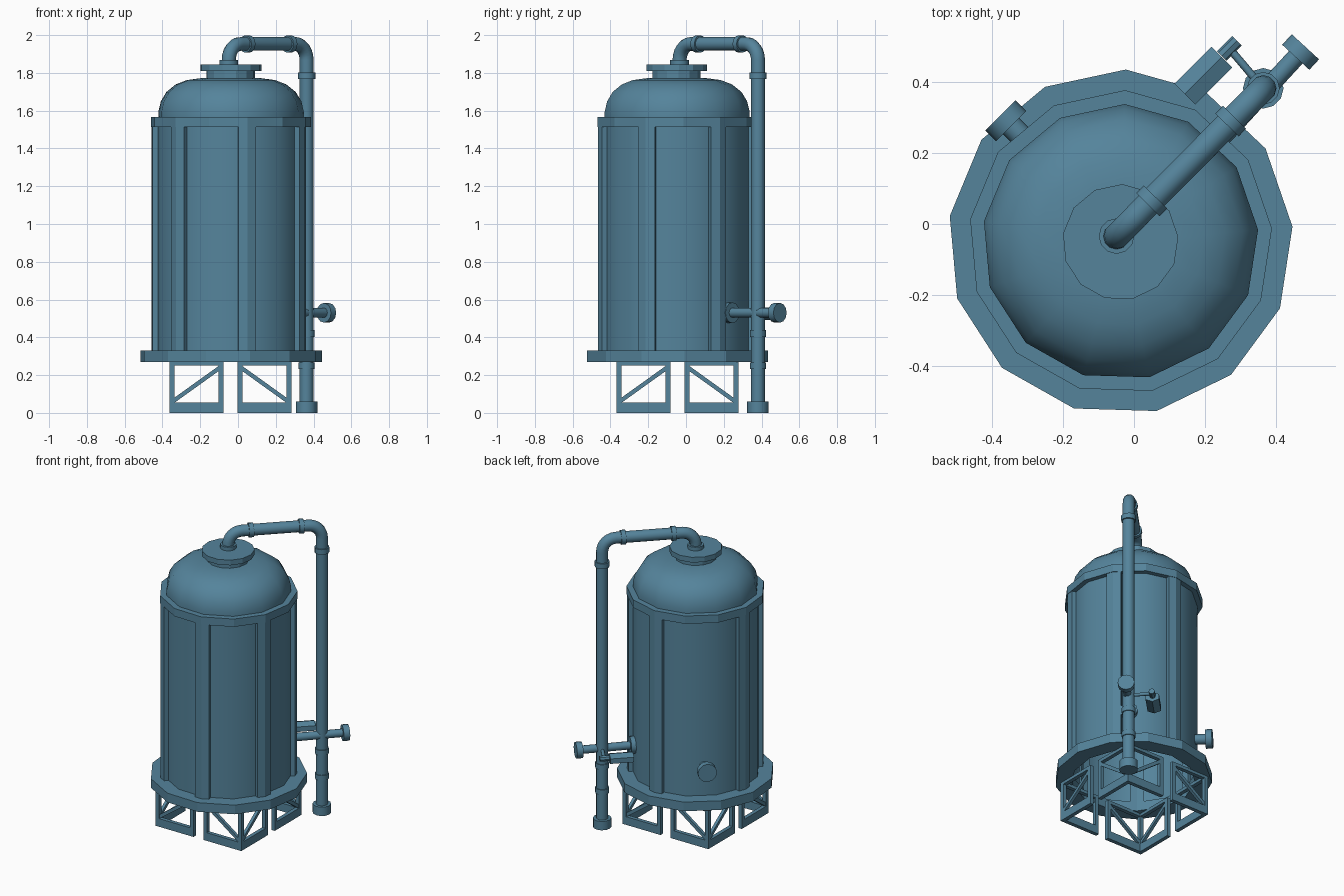
import bpy, bmesh, math
from mathutils import Vector, Matrix

if "Cube" in bpy.data.objects:
    bpy.data.objects.remove(bpy.data.objects["Cube"])

C = Vector((-0.038, -0.051, -0.006))   # tank axis
D = Vector((1, 1, 0)).normalized()     # direction of the pipework
UP = Vector((0, 0, 1))
SIDES = 13
PHASE = math.radians(226.7) - 8 * math.tau / SIDES

# One blue paint for every part
paint = bpy.data.materials.new("blue_paint")
paint.diffuse_color = (0.09, 0.23, 0.33, 1)
paint.use_nodes = True
paint.node_tree.nodes["Principled BSDF"].inputs["Base Color"].default_value = paint.diffuse_color


def finish(name, bm, smooth=None):
    bmesh.ops.recalc_face_normals(bm, faces=bm.faces)
    me = bpy.data.meshes.new(name)
    bm.to_mesh(me)
    bm.free()
    me.materials.append(paint)
    ob = bpy.data.objects.new(name, me)
    bpy.context.collection.objects.link(ob)
    if smooth:
        bpy.ops.object.select_all(action='DESELECT')
        ob.select_set(True)
        bpy.context.view_layer.objects.active = ob
        bpy.ops.object.shade_smooth_by_angle(angle=math.radians(smooth))
    return ob


def lathe(name, origin, axis, profile, sides=12, phase=0.0, closed=False, caps=True, smooth=None):
    """Revolve (radius, distance) points round an axis."""
    axis = Vector(axis).normalized()
    u = Vector((1, 0, 0)) if abs(axis.z) > 0.9 else UP
    v = axis.cross(u)
    bm = bmesh.new()
    rings = []
    for r, d in profile:
        rings.append([bm.verts.new(origin + axis * d + r * (u * math.cos(a) + v * math.sin(a)))
                      for a in (phase + i * math.tau / sides for i in range(sides))])
    pairs = list(zip(rings, rings[1:]))
    if closed:
        pairs.append((rings[-1], rings[0]))
    for a, b in pairs:
        for i in range(sides):
            j = (i + 1) % sides
            bm.faces.new((a[i], a[j], b[j], b[i]))
    if caps and not closed:
        bm.faces.new(rings[0])
        bm.faces.new(rings[-1])
    return finish(name, bm, smooth)


def tank(name, profile, **kw):
    return lathe(name, C, UP, profile, SIDES, PHASE, **kw)


def collar(name, p, axis, r, length, sides=12):
    return lathe(name, p - Vector(axis) * length / 2, axis, [(r, 0), (r, length)], sides, smooth=35)


def prism(name, pts, z0, z1):
    bm = bmesh.new()
    lo = [bm.verts.new((p.x, p.y, z0)) for p in pts]
    hi = [bm.verts.new((p.x, p.y, z1)) for p in pts]
    bm.faces.new(lo)
    bm.faces.new(hi)
    for i in range(len(pts)):
        j = (i + 1) % len(pts)
        bm.faces.new((lo[i], lo[j], hi[j], hi[i]))
    return finish(name, bm)


# Tank shell, rings, dome and top neck
tank("tank_body", [(0.395, 0.275), (0.395, 1.53)], caps=False, smooth=40)
tank("base_ring", [(0.38, 0.275), (0.485, 0.275), (0.485, 0.337), (0.38, 0.337)], closed=True)
tank("upper_ring", [(0.37, 1.52), (0.427, 1.52), (0.427, 1.573), (0.37, 1.573)], closed=True)
tank("dome", [(0.388, 1.56), (0.388, 1.60), (0.375, 1.655), (0.345, 1.705), (0.295, 1.745),
              (0.235, 1.768), (0.16, 1.778), (0.10, 1.78)], smooth=40)
tank("neck_collar", [(0.129, 1.765), (0.129, 1.815)])
tank("neck_flange", [(0.163, 1.815), (0.163, 1.85)])

# Bent corner strips on every second corner
def corner(n, r):
    a = PHASE + n * math.tau / SIDES
    return C + Vector((math.cos(a), math.sin(a), 0)) * r


for k in range(6):
    i, f = 6 + 2 * k, 0.24
    out, inn = corner(i, 0.424), corner(i, 0.385)
    pts = [inn.lerp(corner(i - 1, 0.385), f), out.lerp(corner(i - 1, 0.424), f), out,
           out.lerp(corner(i + 1, 0.424), f), inn.lerp(corner(i + 1, 0.385), f), inn]
    prism(f"corner_strip_{k + 1}", pts, 0.325, 1.52)


# Truss legs: two panels meeting at each corner of a square
def add_box(bm, frame, lo, hi):
    """Box in panel space: x along panel, y depth, z up."""
    lo, hi = Vector(lo), Vector(hi)
    m = frame @ Matrix.Translation((lo + hi) / 2) @ Matrix.Diagonal((*(hi - lo), 1))
    bmesh.ops.create_cube(bm, size=1, matrix=m)


L, T, H = 0.285, 0.026, 0.272
LC = Vector((-0.04, -0.045, 0))
for k, (sx, sy) in enumerate([(-1, -1), (1, -1), (1, 1), (-1, 1)]):
    bm = bmesh.new()
    p = LC + Vector((sx, sy, 0)) * 0.322
    for ax, ay in ((Vector((-sx, 0, 0)), Vector((0, -sy, 0))), (Vector((0, -sy, 0)), Vector((-sx, 0, 0)))):
        frame = Matrix.Translation(p) @ Matrix((ax, ay, UP)).transposed().to_4x4()
        add_box(bm, frame, (0, 0, 0), (L, T, 0.055))
        add_box(bm, frame, (0, 0, H - 0.022), (L, T, H))
        add_box(bm, frame, (0, 0, 0.05), (T, T, H - 0.02))
        add_box(bm, frame, (L - T, 0, 0.05), (L, T, H - 0.02))
        a, b = Vector((T * 0.6, 0, 0.06)), Vector((L - T * 0.6, 0, H - 0.03))
        tilt = math.atan2(b.z - a.z, b.x - a.x)
        brace = frame @ Matrix.Translation(a) @ Matrix.Rotation(-tilt, 4, 'Y')
        add_box(bm, brace, (0, 0.003, -0.011), ((b - a).length, T - 0.003, 0.011))
    finish(f"truss_leg_{k + 1}", bm)

# Overhead pipe: up from the neck, across, and down to the floor
S = Vector((-0.049, -0.034, 0))
R = Vector((0.363, 0.381, 0))
ZT, E = 1.953, 0.085
run = (R - S).normalized()
path = [S + UP * 1.82]
for c, a0 in ((S + run * E, 180), (R - run * E, 90)):
    for s in range(7):
        a = math.radians(a0 - 15 * s)
        path.append(c + run * E * math.cos(a) + UP * (ZT - E + E * math.sin(a)))
path.append(R + UP * 0.02)
cu = bpy.data.curves.new("main_pipe", 'CURVE')
cu.dimensions = '3D'
cu.bevel_depth = 0.037
cu.bevel_resolution = 4
cu.use_fill_caps = True
cu.materials.append(paint)
sp = cu.splines.new('POLY')
sp.points.add(len(path) - 1)
for pt, co in zip(sp.points, path):
    pt.co = (*co, 1)
sp.use_smooth = True
bpy.context.collection.objects.link(bpy.data.objects.new("main_pipe", cu))

collar("neck_pipe_collar", S + UP * 1.857, UP, 0.05, 0.025)
collar("top_collar_inner", S + run * 0.14 + UP * ZT, run, 0.046, 0.03)
collar("top_collar_outer", S + run * 0.455 + UP * ZT, run, 0.046, 0.03)
for k, (z, r, h) in enumerate([(1.785, 0.046, 0.035), (0.42, 0.043, 0.035), (0.25, 0.043, 0.035), (0.03, 0.057, 0.06)]):
    collar(f"riser_collar_{k + 1}", R + UP * z, UP, r, h)

# Side branch through the riser, with flange at the tank and capped end
Z = UP * 0.53
tank_face = Vector((0.228, 0.222, 0)) + Z
end = Vector((0.478, 0.494, 0)) + Z
axis = (end - tank_face).normalized()
lathe("branch_pipe", tank_face, axis, [(0.026, 0), (0.026, (end - tank_face).length)], smooth=35)
collar("branch_flange", tank_face + axis * 0.015, axis, 0.055, 0.035)
collar("branch_end_cap", end - axis * 0.015, axis, 0.052, 0.04)

# Valve lever: rod, knuckle and handle
knuckle = Vector((0.268, 0.493, 0)) + Z
lathe("valve_rod", R + Z, knuckle - R - Z, [(0.011, 0), (0.011, (knuckle - R - Z).length)], 8, smooth=50)
collar("valve_knuckle", knuckle, D, 0.019, 0.06, 8)
grip = lathe("valve_handle", Vector((0.143, 0.365, 0)) + Z, D, [(0.048, 0), (0.048, 0.147)], 6)
# flatten the handle
for v in grip.data.vertices:
    v.co.z = 0.525 + (v.co.z - 0.53) * 0.7

# Drain port on the back left
PD = Vector((-1, 1, 0)).normalized()
port = Vector((-0.36, 0.29, 0)) + Z
lathe("port_pipe", port - PD * 0.12, PD, [(0.032, 0), (0.032, 0.12)], smooth=35)
collar("port_cap", port, PD, 0.06, 0.042)
